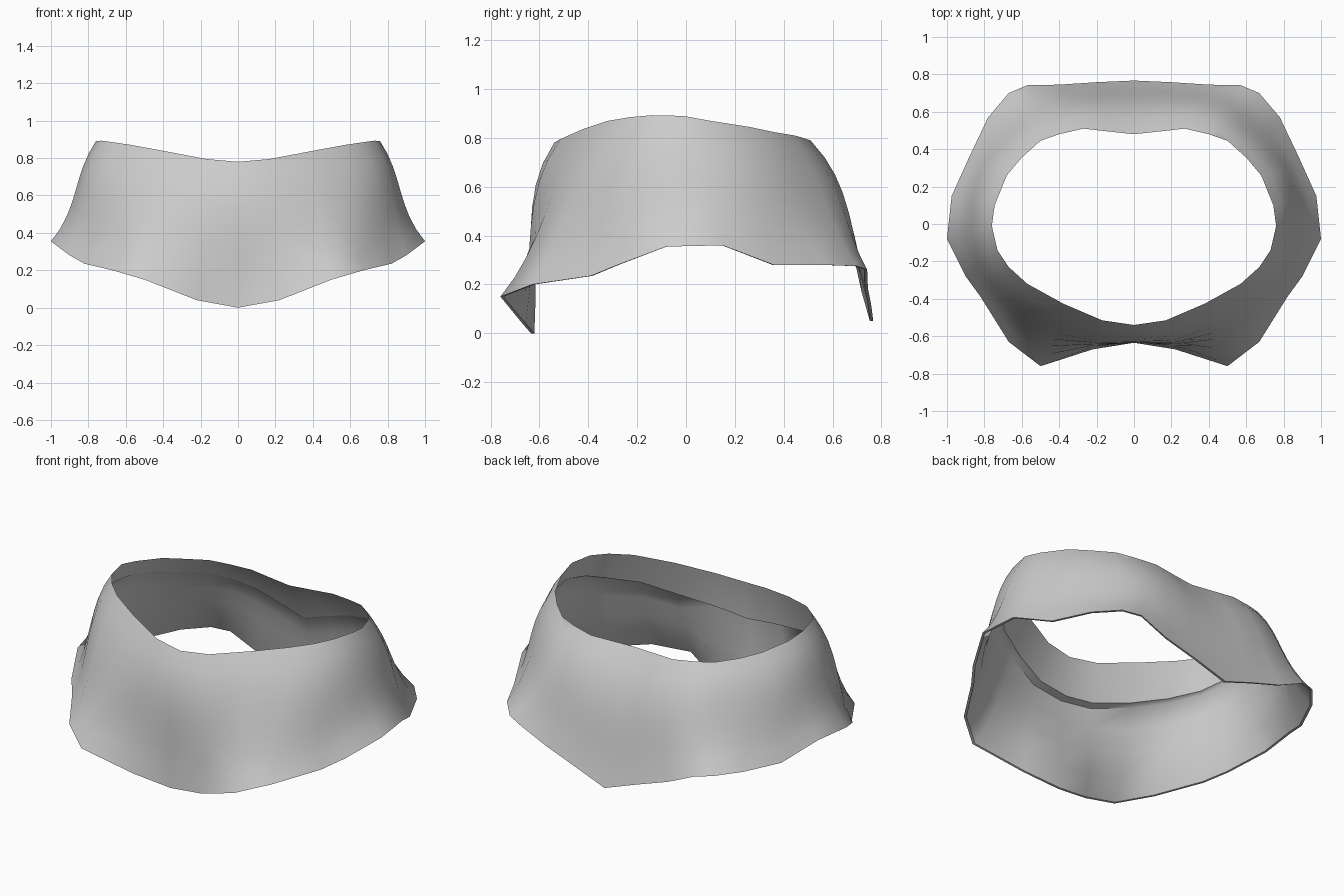
import bpy, bmesh, math
from mathutils import Vector

if "Cube" in bpy.data.objects:
    bpy.data.objects.remove(bpy.data.objects["Cube"])

# Half outline, front centre to back centre: lower edge, middle, upper edge
COLUMNS = [
    ((0, -.635, 0), (0, -.635, .42), (0, -.54, .78)),
    ((.22, -.67, .04), (.21, -.635, .44), (.17, -.515, .795)),
    ((.5, -.76, .15), (.44, -.58, .48), (.38, -.425, .835)),
    ((.67, -.63, .20), (.62, -.49, .52), (.57, -.32, .87)),
    ((.82, -.39, .235), (.76, -.33, .55), (.67, -.23, .885)),
    ((.9, -.28, .28), (.83, -.20, .59), (.73, -.14, .893)),
    ((1, -.08, .355), (.87, -.05, .62), (.76, -.01, .89)),
    ((.975, .15, .36), (.86, .13, .62), (.745, .1, .87)),
    ((.88, .36, .28), (.81, .295, .58), (.68, .26, .845)),
    ((.78, .57, .28), (.70, .445, .56), (.60, .355, .825)),
    ((.67, .70, .275), (.57, .565, .55), (.50, .445, .81)),
    ((.57, .742, .26), (.48, .635, .53), (.40, .48, .80)),
    ((.4, .745, .185), (.33, .665, .50), (.27, .51, .79)),
    ((.2, .758, .12), (.165, .675, .46), (.14, .495, .785)),
    ((0, .767, .05), (0, .675, .42), (0, .48, .78)),
]


def point(col, t, inset):
    """Point on a column's curve, with a slight S, pulled towards the axis."""
    a, b, c = (Vector(p) for p in col)
    p = a * (2 * t - 1) * (t - 1) + b * 4 * t * (1 - t) + c * t * (2 * t - 1)
    inward = Vector((-p.x, -p.y, 0)).normalized()
    return p + inward * (inset - .17 * t * (1 - t) * (2 * t - 1))


def hem_height(col):
    """The inner hem hangs lower at the front centre and back centre."""
    x, y = abs(col[2][0]), col[2][1] / .5
    return .8 - (.12 * -y if y < 0 else .15 * y * max(0, 1 - x / .5))


def hem_inset(col):
    """The hem hangs straight down, clear of the sloping front wall."""
    return .02 + .035 * max(0, -col[2][1] / .5)


mirror = [tuple((-p[0], p[1], p[2]) for p in c) for c in COLUMNS[-2:0:-1]]
loop = COLUMNS + mirror
n = len(loop)

# Cloth wall: up the outside, over the rim, down the inside past the hem
bm = bmesh.new()


def ring(height, inset):
    return [bm.verts.new(point(c, height(c), inset(c))) for c in loop]


rings = [ring(lambda c, t=t: t / 8, lambda c: 0) for t in range(9)]
rings.append(ring(lambda c: (1 + hem_height(c)) / 2, lambda c: hem_inset(c) * .65))
rings.append(ring(hem_height, hem_inset))
hem = set(rings[-1])
for f in (.98, .75, .5, .25, 0):
    rings.append(ring(lambda c, f=f: hem_height(c) * f, lambda c: .014))

for i, low in enumerate(rings):
    high = rings[(i + 1) % len(rings)]
    for j in range(n):
        k = (j + 1) % n
        bm.faces.new((low[j], low[k], high[k], high[j]))
bmesh.ops.recalc_face_normals(bm, faces=bm.faces)

# Crisp hem line inside
for e in bm.edges:
    if e.verts[0] in hem and e.verts[1] in hem:
        e.smooth = False

mesh = bpy.data.meshes.new("neck_wrap")
bm.to_mesh(mesh)
bm.free()
wrap = bpy.data.objects.new("neck_wrap", mesh)
bpy.context.collection.objects.link(wrap)

cloth = bpy.data.materials.new("light_grey_cloth")
cloth.diffuse_color = (.6, .6, .6, 1)
cloth.use_nodes = True
cloth.node_tree.nodes["Principled BSDF"].inputs["Base Color"].default_value = cloth.diffuse_color
mesh.materials.append(cloth)

bpy.context.view_layer.objects.active = wrap
wrap.select_set(True)
bpy.ops.object.shade_smooth_by_angle(angle=math.radians(50))
